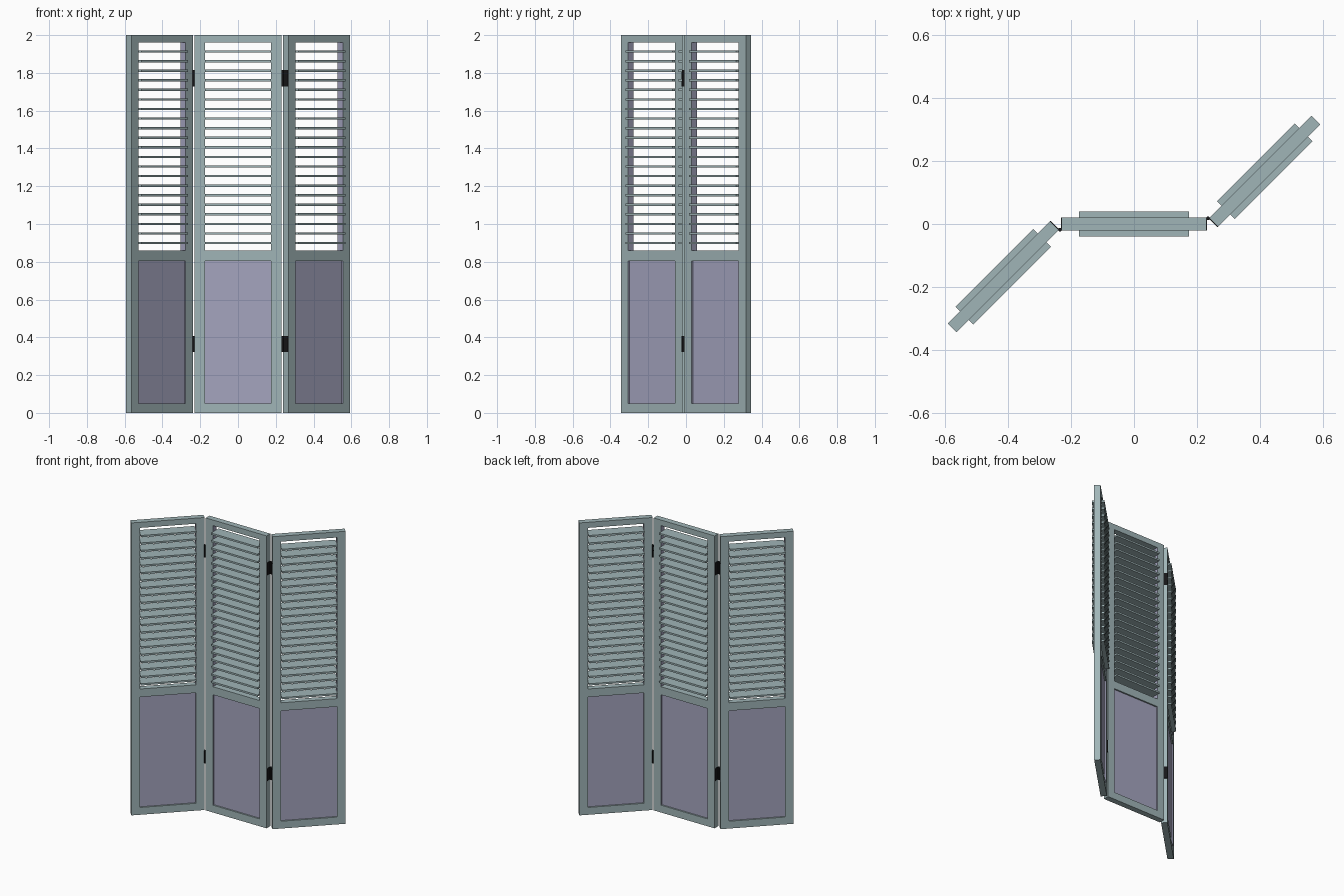
import bpy, bmesh, math
from mathutils import Matrix

if "Cube" in bpy.data.objects:
    bpy.data.objects.remove(bpy.data.objects["Cube"])


def material(name, rgb):
    m = bpy.data.materials.new(name)
    m.diffuse_color = (*rgb, 1)
    m.use_nodes = True
    m.node_tree.nodes["Principled BSDF"].inputs["Base Color"].default_value = m.diffuse_color
    return m


GREEN = material("grey green paint", (0.352, 0.462, 0.475))
PURPLE = material("muted lilac", (0.376, 0.376, 0.520))
BLACK = material("black metal", (0.008, 0.008, 0.009))


def boxes(name, spans, mats, place, rule=None):
    """One object from a list of (x0, x1, y0, y1, z0, z1) boxes."""
    bm = bmesh.new()
    for x0, x1, y0, y1, z0, z1 in spans:
        m = Matrix.Translation(((x0 + x1) / 2, (y0 + y1) / 2, (z0 + z1) / 2)) \
            @ Matrix.Diagonal((x1 - x0, y1 - y0, z1 - z0, 1))
        bmesh.ops.create_cube(bm, size=1, matrix=m)
    bm.normal_update()
    if rule:
        for f in bm.faces:
            f.material_index = rule(f)
    me = bpy.data.meshes.new(name)
    bm.to_mesh(me)
    bm.free()
    for m in mats:
        me.materials.append(m)
    ob = bpy.data.objects.new(name, me)
    ob.matrix_world = place
    bpy.context.collection.objects.link(ob)
    return ob


W, IN, T = 0.23, 0.176, 0.02    # half width, half opening, half thickness


def inner_side(f):
    # faces of the stiles that look into the opening
    c = f.calc_center_median()
    return 1 if abs(f.normal.x) > 0.9 and c.x * f.normal.x < 0 else 0


def panel(side, place):
    # two uprights, lilac on the inside
    boxes(side + "_stiles", [(-W, -IN, -T, T, 0, 2), (IN, W, -T, T, 0, 2)],
          [GREEN, PURPLE], place, inner_side)
    # bottom, middle and top rails
    boxes(side + "_rails", [(-IN, IN, -T, T, a, b) for a, b in
                            ((0, 0.05), (0.805, 0.86), (1.962, 2))], [GREEN], place)
    # recessed lower panel
    boxes(side + "_lower_panel", [(-IN, IN, -0.01, 0.01, 0.05, 0.805)], [PURPLE], place)
    # flat louvre slats, deeper than the frame
    zs = [0.899 + 0.0507 * i for i in range(21)]
    boxes(side + "_slats", [(-0.175, 0.175, -0.04, 0.04, z - 0.006, z + 0.006)
                            for z in zs], [GREEN], place)


turn = Matrix.Rotation(math.radians(45), 4, 'Z')
panel("middle", Matrix())
panel("right", Matrix.Translation((0.416, 0.168, 0)) @ turn)
panel("left", Matrix.Translation((-0.416, -0.168, 0)) @ turn)

# hinges: a leaf on each panel edge and a barrel at the corner between them
for side, spin in (("right", 0), ("left", math.pi)):
    base = Matrix.Rotation(spin, 4, 'Z')
    for level, z in (("lower", 0.365), ("upper", 1.771)):
        z0, z1 = z - 0.043, z + 0.043
        boxes(f"{side}_{level}_hinge_leaf_middle",
              [(0.2295, 0.232, -0.02, 0.02, z0, z1)], [BLACK], base)
        boxes(f"{side}_{level}_hinge_leaf_outer",
              [(-0.2325, -0.2295, -0.02, 0.02, z0, z1)], [BLACK],
              base @ Matrix.Translation((0.416, 0.168, 0)) @ turn)
        bpy.ops.mesh.primitive_cylinder_add(vertices=16, radius=0.006, depth=0.086)
        barrel = bpy.context.object
        barrel.name = f"{side}_{level}_hinge_barrel"
        barrel.matrix_world = base @ Matrix.Translation((0.236, 0.018, z))
        barrel.data.materials.append(BLACK)
        bpy.ops.object.shade_smooth_by_angle()
